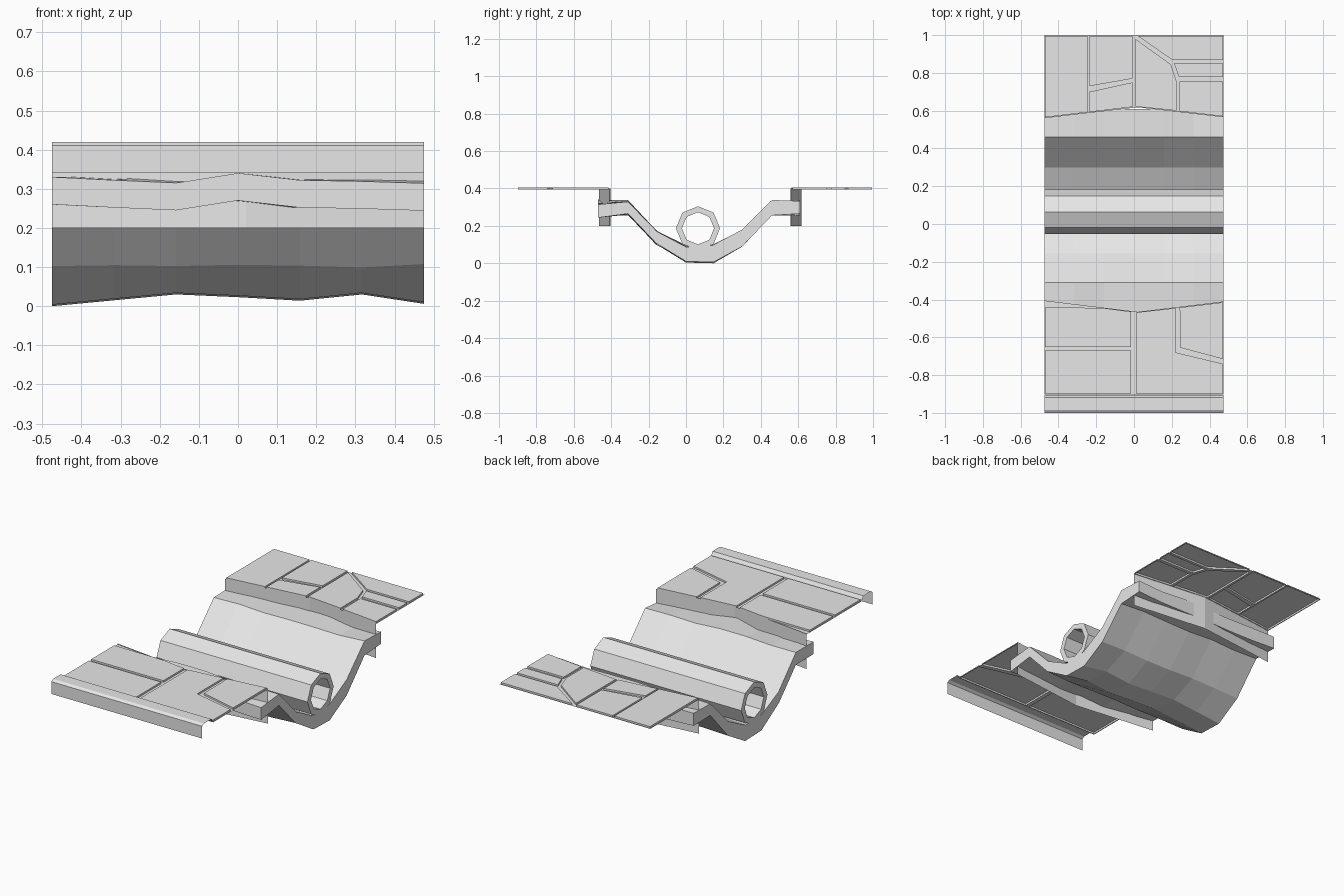
import bpy, bmesh, math, random

random.seed(4)
if "Cube" in bpy.data.objects:
    bpy.data.objects.remove(bpy.data.objects["Cube"], do_unlink=True)

GREY = (0.8, 0.8, 0.8, 1)
concrete = bpy.data.materials.new("light_grey")
concrete.use_nodes = True
concrete.diffuse_color = GREY
concrete.node_tree.nodes["Principled BSDF"].inputs["Base Color"].default_value = GREY

HALF = 0.475
SLAB_TOP, SLAB_LOW = 0.405, 0.395


def finish(name, bm, closed=False):
    if closed:
        bmesh.ops.recalc_face_normals(bm, faces=bm.faces)
    mesh = bpy.data.meshes.new(name)
    bm.to_mesh(mesh)
    bm.free()
    mesh.materials.append(concrete)
    obj = bpy.data.objects.new(name, mesh)
    bpy.context.collection.objects.link(obj)
    return obj


def bridge(bm, rows, loop=False):
    """Quads between successive rows of vertices."""
    for a, b in zip(rows, rows[1:]):
        n = len(a)
        for i in range(n if loop else n - 1):
            j = (i + 1) % n
            bm.faces.new((a[i], a[j], b[j], b[i]))


def ring(bm, points, z):
    return [bm.verts.new((x, y, z)) for x, y in points]


def paving(name, outline, slabs):
    """Raised slabs with a sunken joint floor between them."""
    bm = bmesh.new()
    edges = []
    for k, pts in enumerate([outline] + slabs):
        low = ring(bm, pts, SLAB_LOW)
        edges += [bm.edges.new((low[i - 1], low[i])) for i in range(len(low))]
    bmesh.ops.triangle_fill(bm, edges=edges, use_beauty=True, normal=(0, 0, 1))
    for pts in slabs:
        low, top = ring(bm, pts, SLAB_LOW), ring(bm, pts, SLAB_TOP)
        bridge(bm, [low, top], loop=True)
        face = bm.faces.new(top)
        face.normal_update()
        if face.normal.z < 0:
            face.normal_flip()
    bmesh.ops.remove_doubles(bm, verts=bm.verts, dist=0.0005)
    return finish(name, bm)


def retaining_wall(name, path):
    bm = bmesh.new()
    bridge(bm, [ring(bm, path, 0.2), ring(bm, path, 0.4)])
    return finish(name, bm)


# Broken edges of the two pavements, also followed by the walls below
back_edge = [(-HALF, 0.56), (0.02, 0.618), (HALF, 0.565)]
front_edge = [(-HALF, -0.405), (0.02, -0.465), (HALF, -0.41)]
retaining_wall("back_wall", back_edge)
retaining_wall("front_wall", front_edge)

# Back pavement
paving("back_paving", back_edge + [(HALF, 1), (-HALF, 1)], [
    [(-.47, .995), (-.245, .995), (-.245, .592), (-.47, .565)],
    [(-.235, .995), (-.007, .995), (-.007, .77), (-.235, .73)],
    [(-.235, .7), (-.007, .75), (-.007, .62), (-.235, .593)],
    [(.007, .98), (.195, .845), (.225, .755), (.225, .6), (.007, .622)],
    [(.02, .995), (.47, .995), (.47, .867), (.205, .867)],
    [(.212, .85), (.47, .85), (.47, .777), (.238, .777)],
    [(.242, .755), (.47, .755), (.47, .57), (.242, .597)],
])

# Front pavement
paving("front_paving", front_edge + [(HALF, -.902), (-HALF, -.902)], [
    [(-.47, -.442), (-.17, -.444), (-.015, -.464), (-.015, -.65), (-.47, -.65)],
    [(-.47, -.67), (-.015, -.67), (-.015, -.897), (-.47, -.897)],
    [(.01, -.468), (.22, -.445), (.22, -.68), (.47, -.74), (.47, -.897), (.01, -.897)],
    [(.242, -.442), (.47, -.415), (.47, -.715), (.245, -.655)],
])

# Kerb: open folded sheet along the front
bm = bmesh.new()
kerb = [(-.905, .4), (-.918, .42), (-.985, .42), (-1, .41), (-1, .34)]
bridge(bm, [[bm.verts.new((x, y, z)) for y, z in kerb] for x in (HALF, -HALF)])
finish("kerb", bm)

# Trench: thick wavy earth channel
trench_top = [(-.47, .322), (-.31, .333), (-.155, .17), (0, .093),
              (.14, .093), (.3, .175), (.46, .333), (.61, .33)]
trench_low = [(.61, .26), (.46, .262), (.3, .092), (.147, .018),
              (0, .022), (-.16, .102), (-.31, .262), (-.47, .252)]
lip_wave = [.008, 0, -.007, .018, 0, -.003, -.008]
floor_wave = [-.018, -.003, .012, .005, -.004, .012, -.012]
bm = bmesh.new()
sections = []
for i in range(7):
    x = -HALF + i * HALF / 3
    section = []
    for y, z in trench_top + trench_low:
        if y < -.4:
            z += lip_wave[i]
        elif z < .03:
            z += floor_wave[i]
        else:
            z += random.uniform(-.006, .006)
        section.append(bm.verts.new((x, y, z)))
    sections.append(section)
bridge(bm, sections, loop=True)
bm.faces.new(sections[0])
bm.faces.new(sections[-1])
finish("trench", bm, closed=True)

# Pipe: eight-sided hollow tube lying in the trench
bm = bmesh.new()
rings = []
for x, radius in ((-HALF, .118), (HALF, .118), (HALF, .086), (-HALF, .086)):
    rings.append([bm.verts.new((x, .064 + radius * math.cos(k * math.pi / 4),
                                .187 + radius * math.sin(k * math.pi / 4)))
                  for k in range(8)])
bridge(bm, rings + rings[:1], loop=True)
finish("pipe", bm, closed=True)
